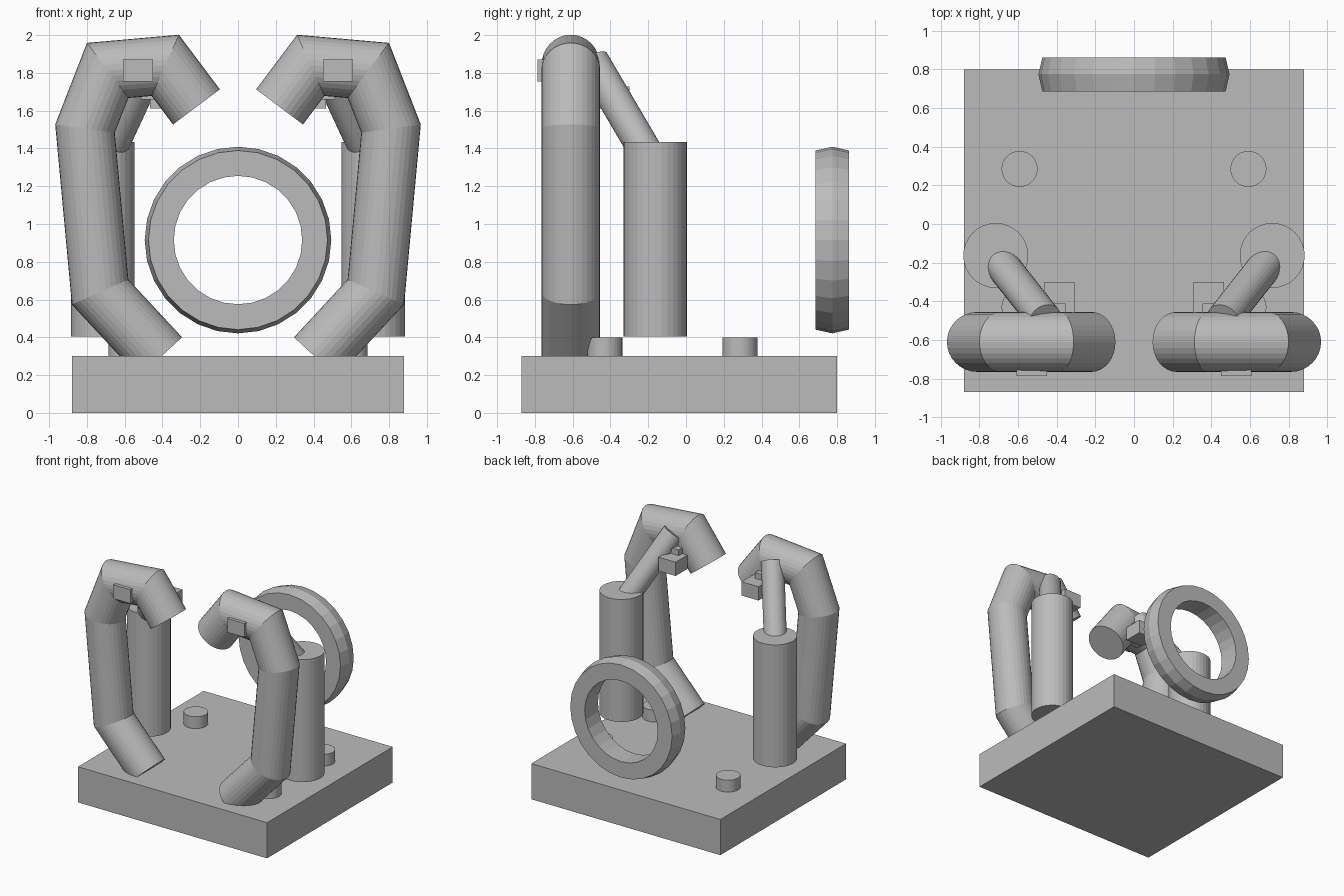
import bpy, bmesh
from math import cos, sin, pi
from mathutils import Vector

cube = bpy.data.objects.get("Cube")
if cube:
    bpy.data.objects.remove(cube, do_unlink=True)

grey = bpy.data.materials.new("light_grey")
grey.use_nodes = True
grey.diffuse_color = (0.5, 0.5, 0.5, 1)
grey.node_tree.nodes["Principled BSDF"].inputs["Base Color"].default_value = (0.5, 0.5, 0.5, 1)


def finish(name, bm):
    bmesh.ops.recalc_face_normals(bm, faces=bm.faces)
    mesh = bpy.data.meshes.new(name)
    bm.to_mesh(mesh)
    bm.free()
    mesh.materials.append(grey)
    obj = bpy.data.objects.new(name, mesh)
    bpy.context.collection.objects.link(obj)
    return obj


def box(name, low, high):
    bm = bmesh.new()
    bmesh.ops.create_cube(bm, size=1)
    low, high = Vector(low), Vector(high)
    for v in bm.verts:
        v.co = (low + high) / 2 + v.co * (high - low)
    return finish(name, bm)


def rod(name, start, end, radius, sides=32):
    start, end = Vector(start), Vector(end)
    axis = end - start
    bm = bmesh.new()
    bmesh.ops.create_cone(bm, cap_ends=True, segments=sides, radius1=radius,
                          radius2=radius, depth=axis.length)
    turn = axis.to_track_quat('Z', 'Y')
    for v in bm.verts:
        v.co = turn @ v.co + (start + end) / 2
    return finish(name, bm)


def loft(bm, rings, closed=False):
    n = len(rings[0])
    pairs = list(zip(rings, rings[1:]))
    if closed:
        pairs.append((rings[-1], rings[0]))
    for a, b in pairs:
        for i in range(n):
            j = (i + 1) % n
            bm.faces.new((a[i], a[j], b[j], b[i]))


def bent_pipe(name, path, y, radius, sides=32):
    """Mitred round pipe along an (x, z) path in the plane at y."""
    pts = [Vector(p) for p in path]
    normals = [Vector((-d.y, d.x)).normalized()
               for d in (b - a for a, b in zip(pts, pts[1:]))]
    bm = bmesh.new()
    rings = []
    for i, p in enumerate(pts):
        n1, n2 = normals[max(i - 1, 0)], normals[min(i, len(normals) - 1)]
        m = (n1 + n2) / (1 + n1.dot(n2)) * radius
        ring = []
        for k in range(sides):
            a = 2 * pi * k / sides
            q = p + m * cos(a)
            ring.append(bm.verts.new((q.x, y + radius * sin(a), q.y)))
        rings.append(ring)
    loft(bm, rings)
    bm.faces.new(rings[0])
    bm.faces.new(rings[-1])
    return finish(name, bm)


# Base slab
box("base", (-0.88, -0.87, 0), (0.88, 0.8, 0.3))

# Upright ring with a slightly crowned rim
bm = bmesh.new()
profile = [(0.34, 0.685), (0.474, 0.685), (0.494, 0.775), (0.474, 0.862), (0.34, 0.862)]
sides = 28
rings = [[bm.verts.new((r * sin(2 * pi * k / sides), y, 0.915 + r * cos(2 * pi * k / sides)))
          for r, y in profile] for k in range(sides)]
loft(bm, rings, closed=True)
finish("ring", bm)

# Mirrored arms, columns, struts, stepped blocks and knobs
arm = [(0.41, 0.295), (0.73, 0.64), (0.81, 1.505), (0.69, 1.813), (0.385, 1.84), (0.22, 1.62)]
for side, s in (("left", 1), ("right", -1)):
    bent_pipe(side + "_arm", [(s * x, z) for x, z in arm], -0.61, 0.155)
    rod(side + "_column", (s * 0.715, -0.163, 0.405), (s * 0.715, -0.163, 1.435), 0.168)
    rod(side + "_strut", (s * 0.72, -0.165, 1.3), (s * 0.46, -0.495, 1.862), 0.088)
    for y in (-0.43, 0.285):
        rod(side + "_knob", (s * 0.592, y, 0.3), (s * 0.592, y, 0.4), 0.093)
    # Blocks stepping diagonally through the arm
    for i in range(4):
        x, y, z = 0.53 - i * 0.048, -0.708 + i * 0.11, 1.813 - i * 0.048
        x *= s
        box(side + "_block", (x - 0.079, y - 0.078, z - 0.058), (x + 0.079, y + 0.078, z + 0.058))
